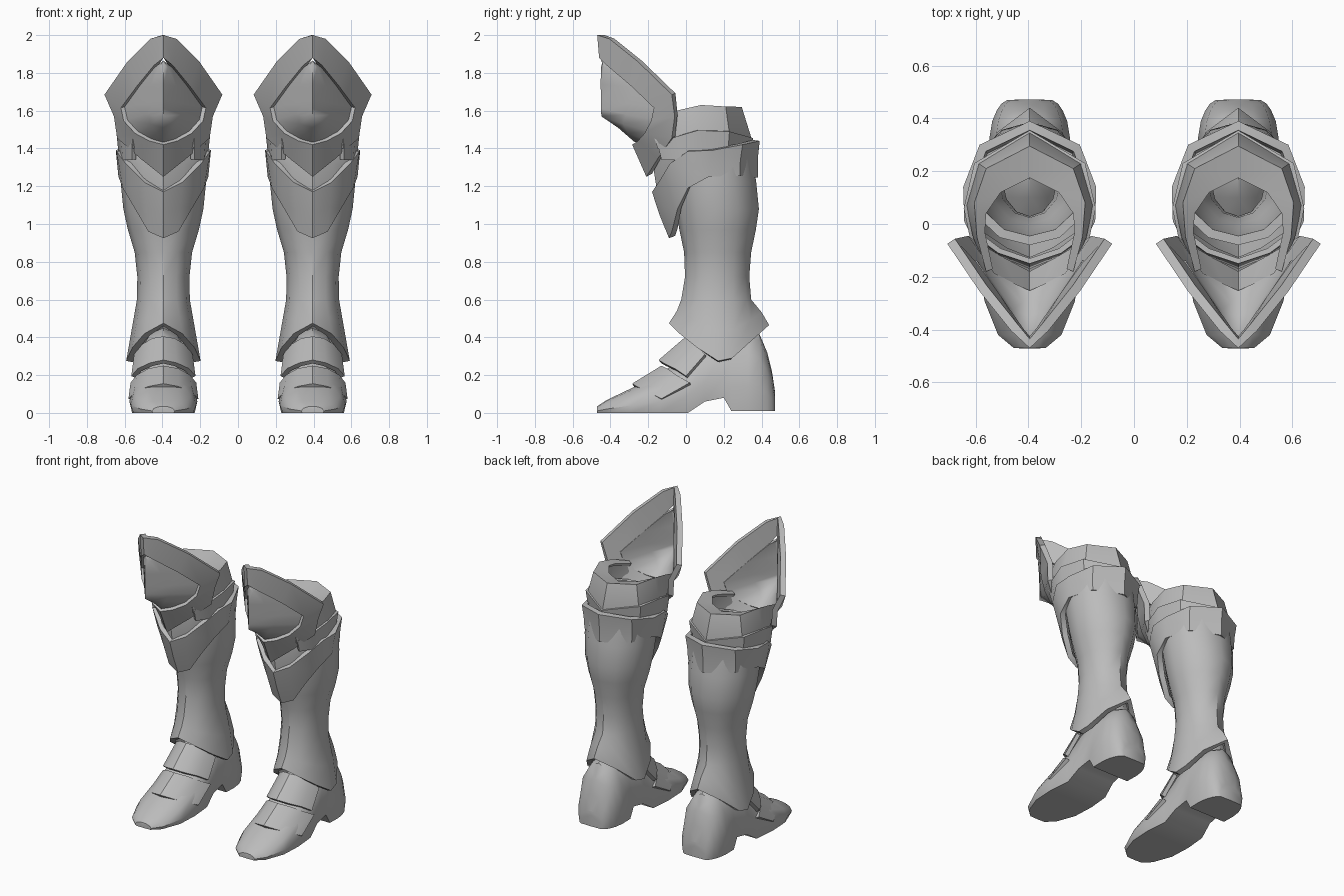
import bpy, bmesh, math
from mathutils import Vector

OFFSET = 0.395  # distance of each boot from the centre line
steel = bpy.data.materials.new("grey_steel")
steel.diffuse_color = (0.5, 0.5, 0.5, 1)


def part(name, rows, thick=0.0, angle=35):
    """Loft half rows, mirror them, thicken inward and place on both legs."""
    bm = bmesh.new()
    for s in (1, -1):
        grid = [[bm.verts.new((s * x, y, z)) for x, y, z in r] for r in rows]
        for a, b in zip(grid, grid[1:]):
            for i in range(len(a) - 1):
                bm.faces.new((a[i], a[i + 1], b[i + 1], b[i]))
    bmesh.ops.remove_doubles(bm, verts=bm.verts, dist=0.0005)
    bmesh.ops.dissolve_degenerate(bm, edges=bm.edges, dist=0.0001)
    bmesh.ops.recalc_face_normals(bm, faces=bm.faces)
    zs = [v.co.z for v in bm.verts]
    ref = Vector((0, 0.12, sum(zs) / len(zs)))
    bm.normal_update()
    facing = sum(f.normal.dot(f.calc_center_median() - ref) * f.calc_area()
                 for f in bm.faces)
    if facing < 0:
        bmesh.ops.reverse_faces(bm, faces=bm.faces)
    me = bpy.data.meshes.new(name)
    bm.to_mesh(me)
    bm.free()
    me.materials.append(steel)
    ob = bpy.data.objects.new(name + "_right", me)
    bpy.context.collection.objects.link(ob)
    bpy.ops.object.select_all(action='DESELECT')
    ob.select_set(True)
    bpy.context.view_layer.objects.active = ob
    if thick:
        m = ob.modifiers.new("thickness", 'SOLIDIFY')
        m.thickness = thick
        m.offset = -1
        bpy.ops.object.modifier_apply(modifier=m.name)
    bpy.ops.object.shade_smooth_by_angle(angle=math.radians(angle))
    ob.location.x = OFFSET
    twin = bpy.data.objects.new(name + "_left", ob.data)
    twin.location.x = -OFFSET
    bpy.context.collection.objects.link(twin)


def ring(z, front, back, hw, n=6):
    """Half an oval from the front centre to the back centre."""
    c, d = (front + back) / 2, (back - front) / 2
    return [(hw * math.sin(math.pi * i / n), c - d * math.cos(math.pi * i / n), z)
            for i in range(n + 1)]


def mix(a, b, t, push=(0, 0, 0)):
    """Row between two rows, with an optional push per axis."""
    return [tuple(p + (q - p) * t + w for p, q, w in zip(u, v, push))
            for u, v in zip(a, b)]


# Shin tube with the flared ankle skirt
hem = [(0, -.09, .475), (.1, -.035, .42), (.165, .06, .345), (.197, .17, .275),
       (.185, .245, .29), (.12, .35, .385), (0, .44, .465)]
ankle = ring(.6, -.025, .345, .14)
flare = mix(hem, ankle, .5, (0, .008, 0))
part("shin", [hem, flare, ankle, ring(.72, -.005, .335, .138),
              ring(.85, -.01, .345, .152), ring(.97, -.035, .37, .188),
              ring(1.08, -.055, .386, .212), ring(1.22, -.075, .372, .226),
              ring(1.36, -.08, .35, .228)], .035)


# Foot: cross-sections along the length, with arch and heel
def section(y, zb, zt, hw):
    h = zt - zb
    return [(0, y, zb), (.92 * hw, y, zb), (hw, y, zb + .3 * h),
            (.84 * hw, y, zb + .68 * h), (.45 * hw, y, zb + .92 * h), (0, y, zt)]


part("foot", [section(*s) for s in (
    (-.472, 0, .03, 0), (-.47, 0, .035, .06), (-.42, 0, .068, .12),
    (-.29, 0, .13, .172), (-.14, 0, .205, .18), (.01, 0, .31, .165),
    (.1, .06, .40, .152), (.2, .08, .45, .148), (.24, .01, .45, .15),
    (.33, .01, .44, .152), (.39, .01, .415, .142), (.43, .01, .32, .125),
    (.455, .01, .22, .108), (.47, .01, .12, .085), (.472, .01, .12, 0))], 0, 40)

# Overlapping instep plates
part("toe_plate", [
    [(0, -.285, .155), (.08, -.26, .14), (.15, -.2, .11), (.185, -.13, .075)],
    [(0, -.13, .25), (.08, -.10, .235), (.142, -.05, .20), (.174, .02, .16)]], .025)
part("instep_plate", [
    [(0, -.145, .28), (.07, -.12, .265), (.135, -.06, .235), (.17, 0, .195)],
    [(0, 0, .405), (.06, .02, .395), (.118, .06, .36), (.155, .10, .31)]], .025)

# Calf guard: a band behind, a pointed shield in front
top = [(0, -.18, 1.17), (.1, -.145, 1.22), (.2, -.085, 1.32), (.248, .01, 1.385),
       (.252, .14, 1.39), (.19, .30, 1.42), (0, .39, 1.44)]
low = [(0, -.09, .925), (.08, -.075, .96), (.15, -.045, 1.08), (.215, .01, 1.19),
       (.238, .12, 1.25), (.18, .285, 1.255), (0, .38, 1.245)]
part("calf_guard", [top, mix(top, low, .5, (0, -.005, 0)), low], .035)

# Inner plate bridging the calf guard and the knee
part("knee_lame", [
    [(0, -.15, 1.45), (.12, -.11, 1.46), (.2, -.05, 1.47)],
    [(0, -.17, 1.28), (.11, -.125, 1.32), (.215, -.05, 1.38)],
    [(0, -.145, 1.12), (.1, -.105, 1.18), (.21, -.03, 1.3)]], .02)

# Band and sleeve behind the knee, open in front
part("knee_band", [
    [(.165, -.15, 1.42), (.225, -.06, 1.46), (.25, .06, 1.495), (.21, .23, 1.49),
     (0, .355, 1.455)],
    [(.165, -.13, 1.34), (.215, -.05, 1.34), (.235, .06, 1.35), (.195, .22, 1.36),
     (0, .34, 1.37)]], .025)
part("knee_sleeve", [
    [(.16, -.15, 1.40), (.21, -.05, 1.39), (.235, .07, 1.39), (.19, .23, 1.39),
     (0, .335, 1.39)],
    [(.165, -.17, 1.46), (.215, -.05, 1.48), (.24, .07, 1.49), (.195, .23, 1.48),
     (0, .345, 1.46)],
    [(.165, -.18, 1.55), (.2, -.05, 1.6), (.21, .08, 1.63), (.165, .21, 1.622),
     (0, .295, 1.62)],
    [(.14, -.17, 1.54), (.17, -.03, 1.585), (.165, .04, 1.6), (.11, .12, 1.595),
     (0, .175, 1.59)]], .02)

# Knee guard: flared frame around a pointed bulge
outer = [(0, -.47, 2.0), (.07, -.405, 1.98), (.19, -.255, 1.86), (.312, -.075, 1.685),
         (.262, -.06, 1.57), (.245, -.075, 1.455), (.12, -.15, 1.345), (0, -.21, 1.25)]
inner = [(0, -.46, 1.88), (.05, -.42, 1.84), (.14, -.29, 1.73), (.225, -.17, 1.615),
         (.21, -.185, 1.545), (.15, -.22, 1.48), (.075, -.255, 1.44), (0, -.285, 1.42)]
part("knee_frame", [outer, inner], .035)
base = [(x * .95, y + .025, 1.63 + (z - 1.63) * .94) for x, y, z in inner]
ridge = [(0, y, z) for y, z in ((-.44, 1.865), (-.45, 1.83), (-.452, 1.74), (-.45, 1.66),
                                (-.45, 1.61), (-.448, 1.57), (-.36, 1.51), (-.26, 1.435))]
part("knee_bulge", [base, mix(base, ridge, .5, (0, -.012, 0)), ridge], .015, 60)
